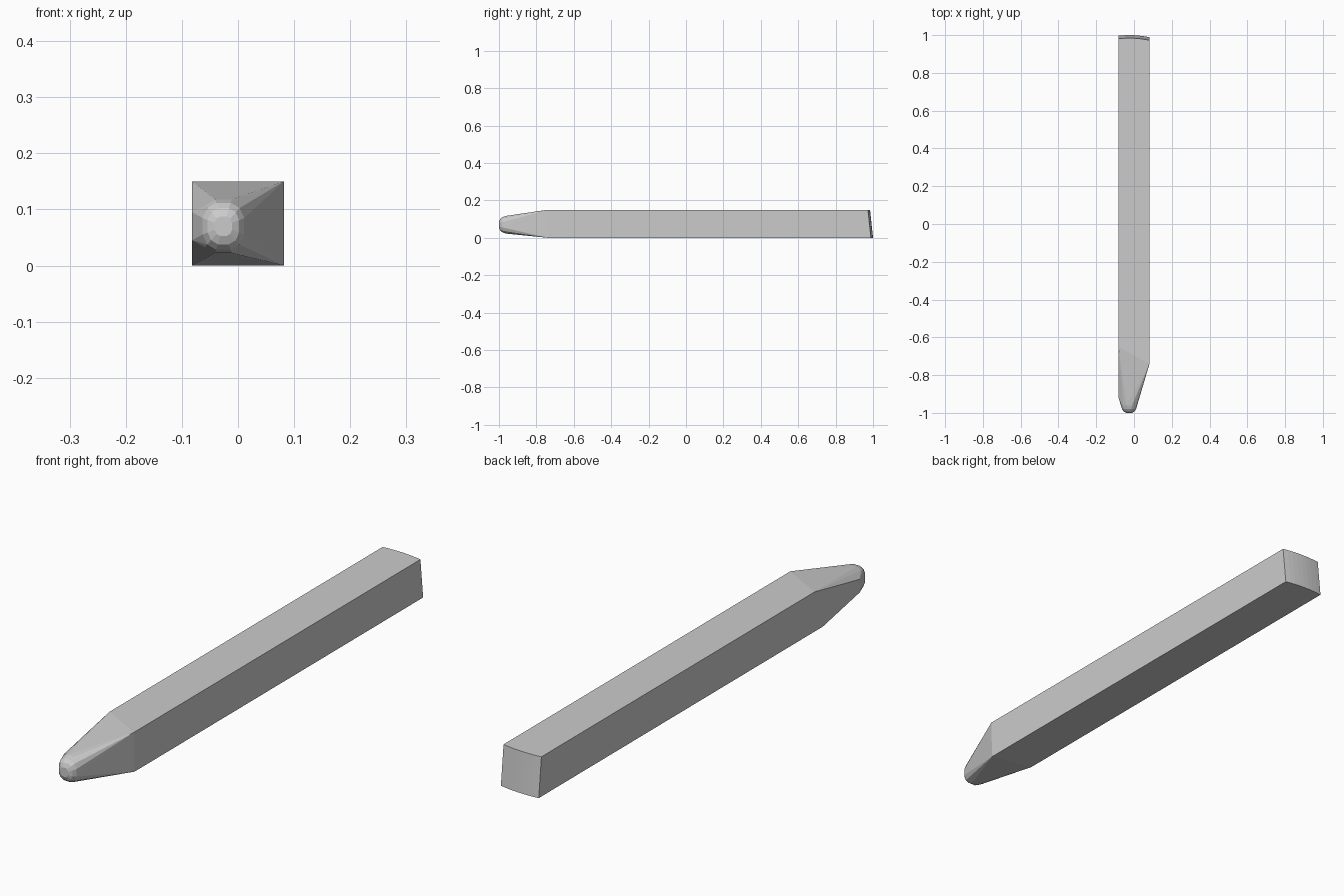
import bpy, bmesh, math

if "Cube" in bpy.data.objects:
    bpy.data.objects.remove(bpy.data.objects["Cube"])

W, H = 0.082, 0.15
points = []

# Back end: gently bowed across x and leaning forward at the top
for i in range(9):
    x = -W + 2 * W * i / 8
    y = 1.0 - (x + 0.025) ** 2
    points += [(x, y, 0), (x, y - 0.016, H)]

# Front corners of the square shaft, cut back unevenly
points += [(-W, -0.65, H), (-W, -0.70, 0), (W, -0.74, H), (W, -0.735, 0)]

# Off-centre rounded nib: rings of (y, half width, half height)
for y, a, b in [(-1.0, 0.016, 0.018), (-0.993, 0.029, 0.033),
                (-0.98, 0.038, 0.043), (-0.96, 0.043, 0.049)]:
    for k in range(12):
        t = 2 * math.pi * (k + 0.5) / 12
        c, s = math.cos(t), math.sin(t)
        points.append((-0.026 + a * math.copysign(abs(c) ** 0.8, c), y,
                       0.070 + b * math.copysign(abs(s) ** 0.8, s)))

# Left flank of the nib runs flush with the shaft side
points += [(-W, -0.92, z) for z in (0.045, 0.07, 0.095)]

# Skin everything as one convex faceted solid
bm = bmesh.new()
for p in points:
    bm.verts.new(p)
hull = bmesh.ops.convex_hull(bm, input=bm.verts)
loose = [v for v in set(hull["geom_interior"] + hull["geom_unused"])
         if isinstance(v, bmesh.types.BMVert)]
bmesh.ops.delete(bm, geom=loose, context='VERTS')
bmesh.ops.dissolve_limit(bm, angle_limit=math.radians(0.5),
                         verts=bm.verts, edges=bm.edges)
bmesh.ops.recalc_face_normals(bm, faces=bm.faces)

mesh = bpy.data.meshes.new("tapered_bar")
bm.to_mesh(mesh)
bm.free()
bar = bpy.data.objects.new("tapered_bar", mesh)
bpy.context.collection.objects.link(bar)
